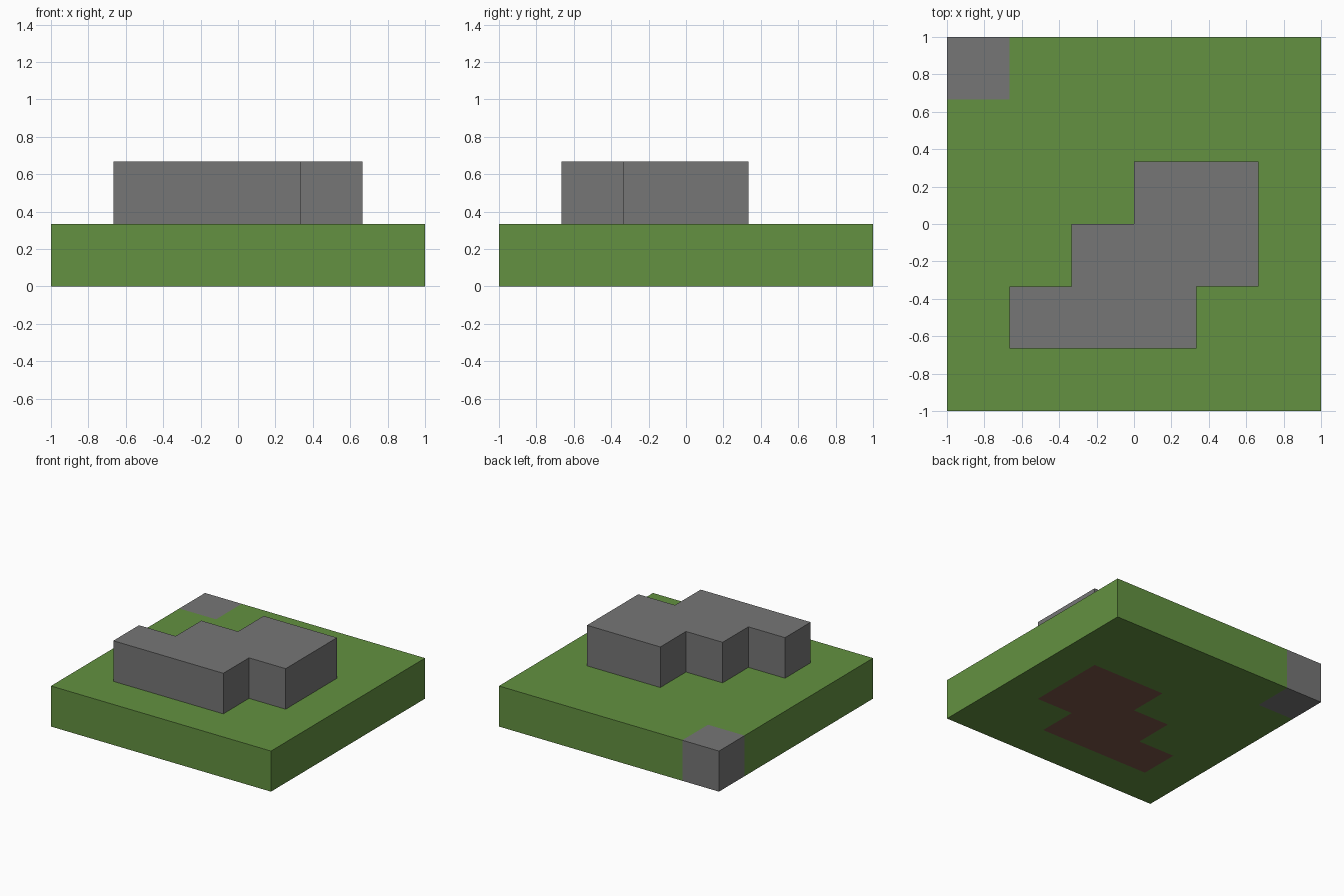
import bpy
import bmesh

default_cube = bpy.data.objects.get("Cube")
if default_cube:
    bpy.data.objects.remove(default_cube, do_unlink=True)

CELLS = 6
SIZE = 2 / CELLS


def make_material(name, rgb):
    mat = bpy.data.materials.new(name)
    mat.use_nodes = True
    color = (*rgb, 1)
    mat.diffuse_color = color
    mat.node_tree.nodes["Principled BSDF"].inputs["Base Color"].default_value = color
    return mat


def make_block(name, cells, level, mat):
    """Raise a one-cell-high block over a set of (column, row) grid cells."""
    bm = bmesh.new()
    z = level * SIZE
    for col, row in sorted(cells):
        corners = [(col, row), (col, row + 1), (col + 1, row + 1), (col + 1, row)]
        bm.faces.new([bm.verts.new((c * SIZE - 1, r * SIZE - 1, z)) for c, r in corners])
    bmesh.ops.remove_doubles(bm, verts=bm.verts, dist=0.001)
    # Keep the floor faces so that the block is closed
    raised = bmesh.ops.extrude_face_region(bm, geom=bm.faces[:], use_keep_orig=True)
    top = [g for g in raised["geom"] if isinstance(g, bmesh.types.BMVert)]
    bmesh.ops.translate(bm, verts=top, vec=(0, 0, SIZE))
    bmesh.ops.recalc_face_normals(bm, faces=bm.faces)
    mesh = bpy.data.meshes.new(name)
    bm.to_mesh(mesh)
    bm.free()
    mesh.materials.append(mat)
    obj = bpy.data.objects.new(name, mesh)
    bpy.context.collection.objects.link(obj)
    return obj


grass = make_material("grass green", (0.125, 0.283, 0.052))
stone = make_material("stone grey", (0.181, 0.181, 0.181))
soil = make_material("soil brown", (0.195, 0.093, 0.065))

# Stepped footprint of the raised stone: row -> (first column, end column)
steps = {1: (1, 4), 2: (2, 5), 3: (3, 5)}
raised_cells = {(c, r) for r, (a, b) in steps.items() for c in range(a, b)}
corner_cells = {(0, CELLS - 1)}
all_cells = {(c, r) for c in range(CELLS) for r in range(CELLS)}

# Ground layer
make_block("grass_ground", all_cells - raised_cells - corner_cells, 0, grass)
make_block("soil_patch", raised_cells, 0, soil)
make_block("corner_stone", corner_cells, 0, stone)

# Raised layer
make_block("raised_stone", raised_cells, 1, stone)
